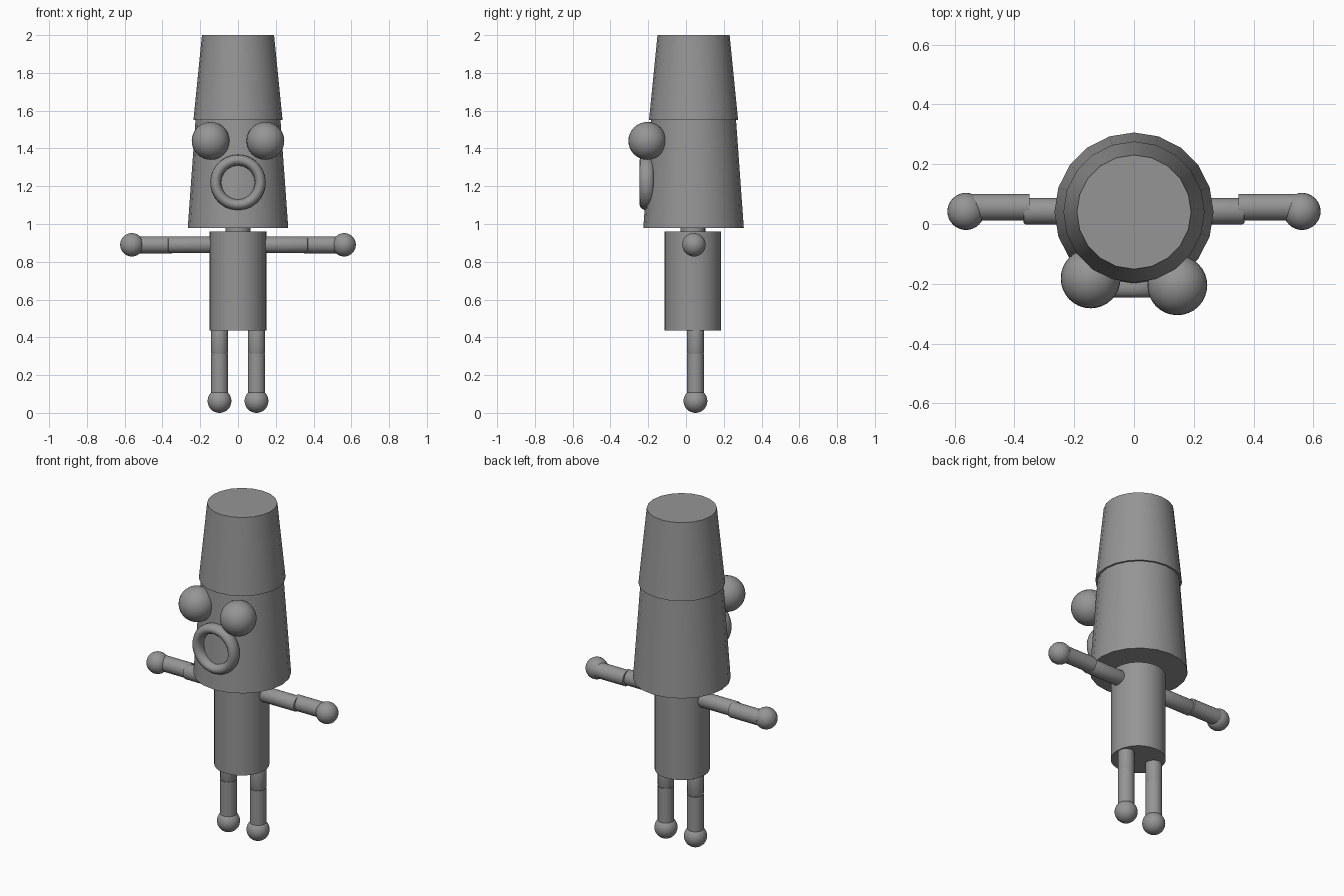
import bpy
from math import pi, radians

cube = bpy.data.objects.get("Cube")
if cube:
    bpy.data.objects.remove(cube, do_unlink=True)

grey = bpy.data.materials.new("plain_grey")
grey.use_nodes = True
colour = (0.3, 0.3, 0.3, 1)
grey.diffuse_color = colour
grey.node_tree.nodes["Principled BSDF"].inputs["Base Color"].default_value = colour

AXIS_Y = 0.04


def finish(name, bevel=0):
    """Name, colour and smooth the part that was just added."""
    part = bpy.context.object
    part.name = name
    part.data.materials.append(grey)
    if bevel:
        bpy.ops.object.transform_apply(location=False, rotation=True, scale=True)
        mod = part.modifiers.new("rounded_ends", "BEVEL")
        mod.width = bevel
        mod.segments = 2
        bpy.ops.object.modifier_apply(modifier=mod.name)
    bpy.ops.object.shade_smooth_by_angle(angle=radians(35))
    return part


def upright(name, x, y, bottom, top, r_bottom, r_top, sides=32, bevel=0):
    bpy.ops.mesh.primitive_cone_add(
        vertices=sides, radius1=r_bottom, radius2=r_top,
        depth=top - bottom, location=(x, y, (bottom + top) / 2))
    return finish(name, bevel)


def sideways(name, x0, x1, y, z, radius, bevel=0):
    bpy.ops.mesh.primitive_cylinder_add(
        vertices=32, radius=radius, depth=abs(x1 - x0),
        location=((x0 + x1) / 2, y, z), rotation=(0, pi / 2, 0))
    return finish(name, bevel)


def ball(name, location, radius):
    bpy.ops.mesh.primitive_uv_sphere_add(
        segments=32, ring_count=16, radius=radius, location=location)
    return finish(name)


# Head, hat, neck and body
upright("head", 0, AXIS_Y, 0.98, 1.55, 0.266, 0.225, sides=20)
upright("hat", 0, AXIS_Y, 1.55, 2.0, 0.236, 0.191, sides=20)
upright("neck", 0, 0.037, 0.90, 1.02, 0.065, 0.065)
upright("body", 0, 0.036, 0.435, 0.96, 0.15, 0.15)

# Round open mouth
bpy.ops.mesh.primitive_torus_add(
    major_radius=0.118, minor_radius=0.029, major_segments=48, minor_segments=16,
    location=(0, -0.208, 1.22), rotation=(pi / 2, 0, 0))
bpy.context.object.scale.z = 1.3
finish("mouth")

# Eyes, arms and legs on both sides
for side, s, eye_y in (("left", 1, -0.205), ("right", -1, -0.182)):
    ball(side + "_eye", (s * 0.145, eye_y, 1.44), 0.1)

    sideways(side + "_upper_arm", s * 0.1, s * 0.37, 0.043, 0.89, 0.044, bevel=0.008)
    sideways(side + "_forearm", s * 0.35, s * 0.54, 0.056, 0.89, 0.045)
    ball(side + "_hand", (s * 0.562, 0.042, 0.89), 0.062)

    upright(side + "_thigh", s * 0.098, 0.05, 0.312, 0.47, 0.045, 0.045, bevel=0.008)
    upright(side + "_shin", s * 0.098, 0.05, 0.08, 0.314, 0.045, 0.045)
    ball(side + "_foot", (s * 0.098, 0.05, 0.063), 0.063)
